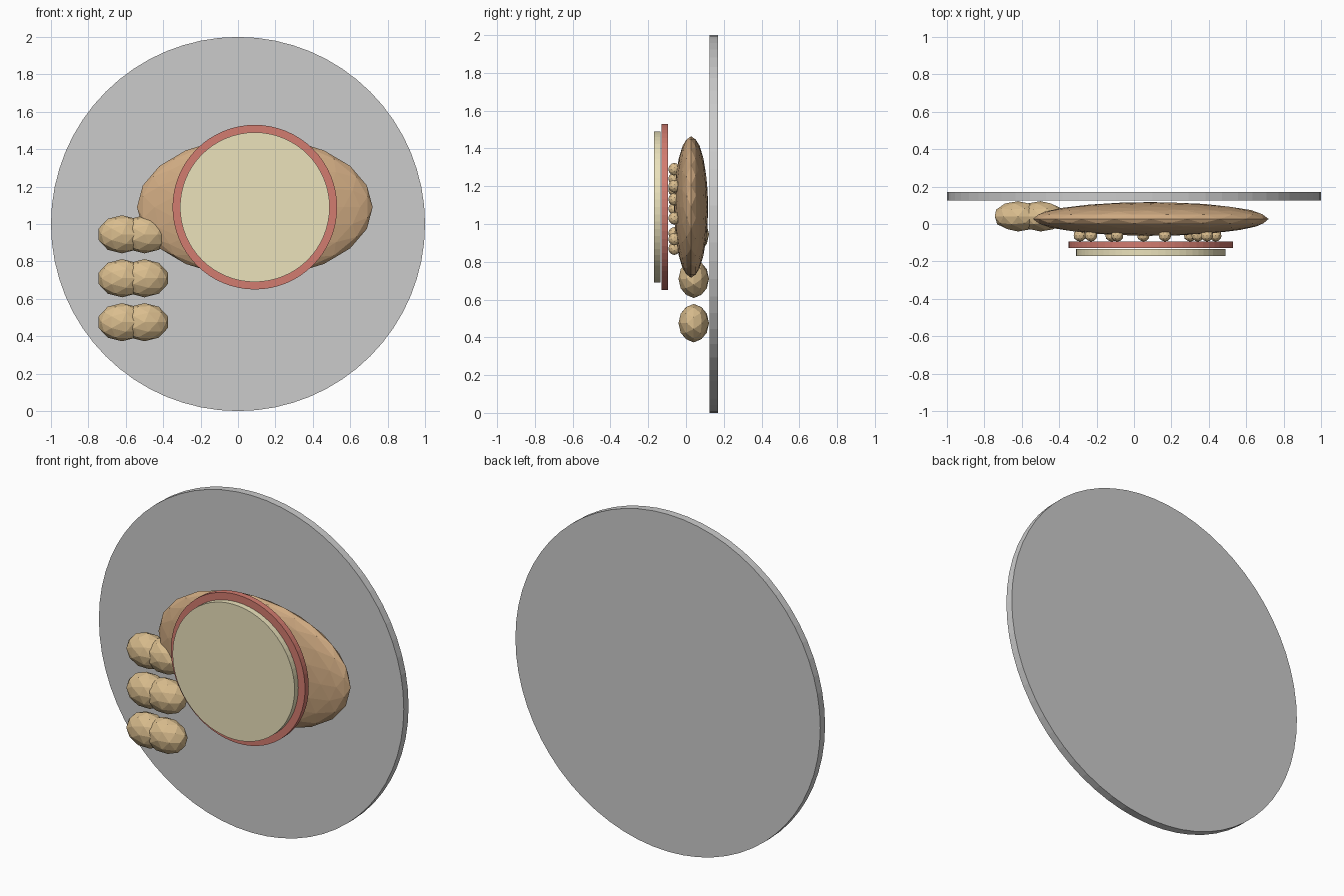
import bpy
from math import pi

if "Cube" in bpy.data.objects:
    bpy.data.objects.remove(bpy.data.objects["Cube"])


def material(name, rgb):
    m = bpy.data.materials.new(name)
    m.diffuse_color = (*rgb, 1)
    m.use_nodes = True
    m.node_tree.nodes["Principled BSDF"].inputs["Base Color"].default_value = m.diffuse_color
    return m


brown = material("brown", (0.62, 0.40, 0.22))
tan = material("tan", (0.70, 0.51, 0.27))
red = material("red", (0.65, 0.20, 0.16))
cream = material("cream", (0.83, 0.76, 0.50))


def finish(name, mat):
    ob = bpy.context.object
    ob.name = name
    if mat:
        ob.data.materials.append(mat)
    return ob


def disc(name, x, z, radius, y0, y1, mat=None):
    """Flat disc whose axis runs along y."""
    bpy.ops.mesh.primitive_cylinder_add(
        vertices=64, radius=radius, depth=y1 - y0,
        location=(x, (y0 + y1) / 2, z), rotation=(pi / 2, 0, 0))
    return finish(name, mat)


def blob(name, loc, rx, ry, rz, subdivisions, mat):
    """Faceted ellipsoid with its poles along y."""
    bpy.ops.mesh.primitive_ico_sphere_add(
        subdivisions=subdivisions, radius=1, location=loc, rotation=(pi / 2, 0, 0))
    ob = finish(name, mat)
    ob.scale = (rx, rz, ry)
    return ob


# Plate
disc("plate", 0, 1, 1.0, 0.125, 0.17)

# Main serving and the two slices in front of it
blob("main_serving", (0.09, 0.027, 1.09), 0.63, 0.09, 0.375, 3, brown)
disc("red_slice", 0.09, 1.09, 0.44, -0.129, -0.094, red)
disc("cream_slice", 0.09, 1.09, 0.40, -0.17, -0.135, cream)

# Small seeds between the serving and the slices
seeds = [(-0.29, 1.08), (-0.23, 1.18), (-0.12, 0.95), (-0.09, 1.24),
         (0.05, 0.87), (0.165, 1.29), (0.30, 0.92), (0.34, 1.13),
         (0.39, 1.20), (0.435, 1.03)]
for i, (x, z) in enumerate(seeds):
    blob(f"seed_{i + 1}", (x, -0.062, z), 0.034, 0.032, 0.034, 2, tan)

# Three side pieces, each made of two lobes
for i, z in enumerate((0.475, 0.71, 0.945)):
    for side, x in (("left", -0.62), ("right", -0.50)):
        blob(f"side_piece_{i + 1}_{side}", (x, 0.041, z), 0.131, 0.081, 0.102, 2, tan)
